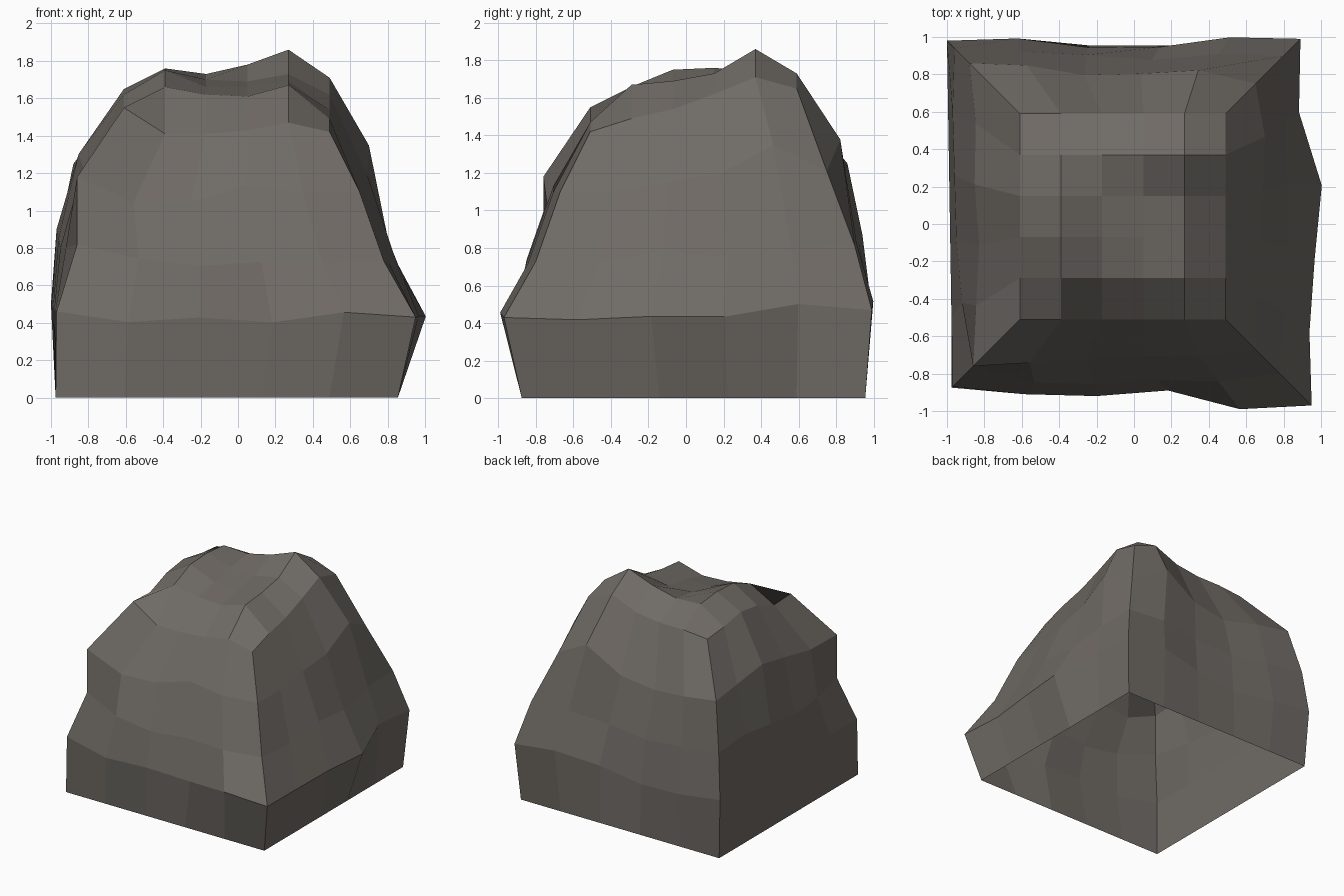
import bpy
import bmesh
from mathutils import Vector

cube = bpy.data.objects.get("Cube")
if cube:
    bpy.data.objects.remove(cube, do_unlink=True)

STEPS = 5            # cells along each side of the boulder
CM = 0.01

# Crown: heights in centimetres, one row per step from front to back
crown_heights = [
    (155, 141, 141, 143, 147, 142),
    (154, 166, 162, 161, 167, 149),
    (162, 175, 166, 166, 169, 154),
    (165, 176, 170, 169, 173, 62 + 100),
    (161, 174, 173, 178, 186, 171),
    (159, 161, 161, 164, 173, 165),
]
crown_min = Vector((-0.61, -0.51, 0))
crown_cell = 0.22

# Corner ridges: (spread, height) in centimetres of the shoulder, waist, hip and foot
ridges = {
    "front_right": [(25, 118), (25, 82), (36, 46), (36.5, 0)],
    "front_left": [(16, 110), (29, 73), (46, 43), (36.5, 0)],
    "back_left": [(16, 121), (31, 81), (40, 47), (36.5, 0)],
    "back_right": [(27, 125), (35, 87), (39, 50), (36.5, 0)],
}

# Side bulges: (outward, upward) in centimetres between the ridges, per ring
bulges = {
    "front": [[(0, -12), (0, -10), (0, 0), (2, -2)],
              [(8, -6), (8, -8), (5, -4), (5, -3)],
              [(2, -5), (1, -2), (-4, -4), (4, 2)]],
    "left": [[(1, -2), (2, 1), (4, 3), (5, 16)],
             [(2, -2), (4, 2), (3, -3), (1, 1)],
             [(0, -2), (4, -1), (9, -2), (-2, 4)]],
    "back": [[(5, 16), (1, -3), (-2, -8), (1, -4)],
             [(0, 1), (-4, -3), (-2, -7), (-1, -4)],
             [(1, 4), (-4, -1), (-4, -7), (1, -4)]],
    "right": [[(-3, 2), (-2, 8), (-4, 2), (-2, -2)],
              [(3, 4), (4, 0), (5, -4), (4, -3)],
              [(0, 0), (0, 0), (0, 0), (0, 0)]],
}
outward = {"front": Vector((0, -1, 0)), "left": Vector((1, 0, 0)),
           "back": Vector((0, 1, 0)), "right": Vector((-1, 0, 0))}
# Each corner's diagonal direction, counter-clockwise from the front right
diagonals = [Vector((-1, -1, 0)), Vector((1, -1, 0)),
             Vector((1, 1, 0)), Vector((-1, 1, 0))]

bm = bmesh.new()

# Crown grid
grid = [[bm.verts.new((crown_min.x + col * crown_cell,
                       crown_min.y + row * crown_cell, height * CM))
         for col, height in enumerate(heights)]
        for row, heights in enumerate(crown_heights)]
for lower, upper in zip(grid, grid[1:]):
    for i in range(STEPS):
        bm.faces.new((lower[i], lower[i + 1], upper[i + 1], upper[i]))

# Crown rim, walked in the same order as the ridges
rim = (grid[0][:-1] + [row[-1] for row in grid[:-1]]
       + grid[-1][:0:-1] + [row[0] for row in grid[:0:-1]])
rim_corners = [rim[side * STEPS].co.copy() for side in range(4)]


def ridge_point(corner, level):
    spread, height = list(ridges.values())[corner][level]
    point = rim_corners[corner] + diagonals[corner] * spread * CM
    point.z = height * CM
    return point


def make_ring(level):
    """One closed ring of vertices around the boulder."""
    ring = []
    for side, (name, rows) in enumerate(bulges.items()):
        start = ridge_point(side, level)
        end = ridge_point((side + 1) % 4, level)
        for i in range(STEPS):
            point = start.lerp(end, i / STEPS)
            if i and level < len(rows):
                push, lift = rows[level][i - 1]
                point += outward[name] * push * CM
                point.z += lift * CM
            ring.append(bm.verts.new(point))
    return ring


# Sloping sides, open underneath
above = rim
for level in range(4):
    below = make_ring(level)
    for i in range(len(rim)):
        j = (i + 1) % len(rim)
        bm.faces.new((below[i], below[j], above[j], above[i]))
    above = below

mesh = bpy.data.meshes.new("boulder")
bm.to_mesh(mesh)
bm.free()
boulder = bpy.data.objects.new("boulder", mesh)
bpy.context.collection.objects.link(boulder)

# Stone colour
stone = bpy.data.materials.new("grey_brown_stone")
stone.use_nodes = True
colour = (0.16, 0.145, 0.13, 1)
stone.diffuse_color = colour
stone.node_tree.nodes["Principled BSDF"].inputs["Base Color"].default_value = colour
mesh.materials.append(stone)
